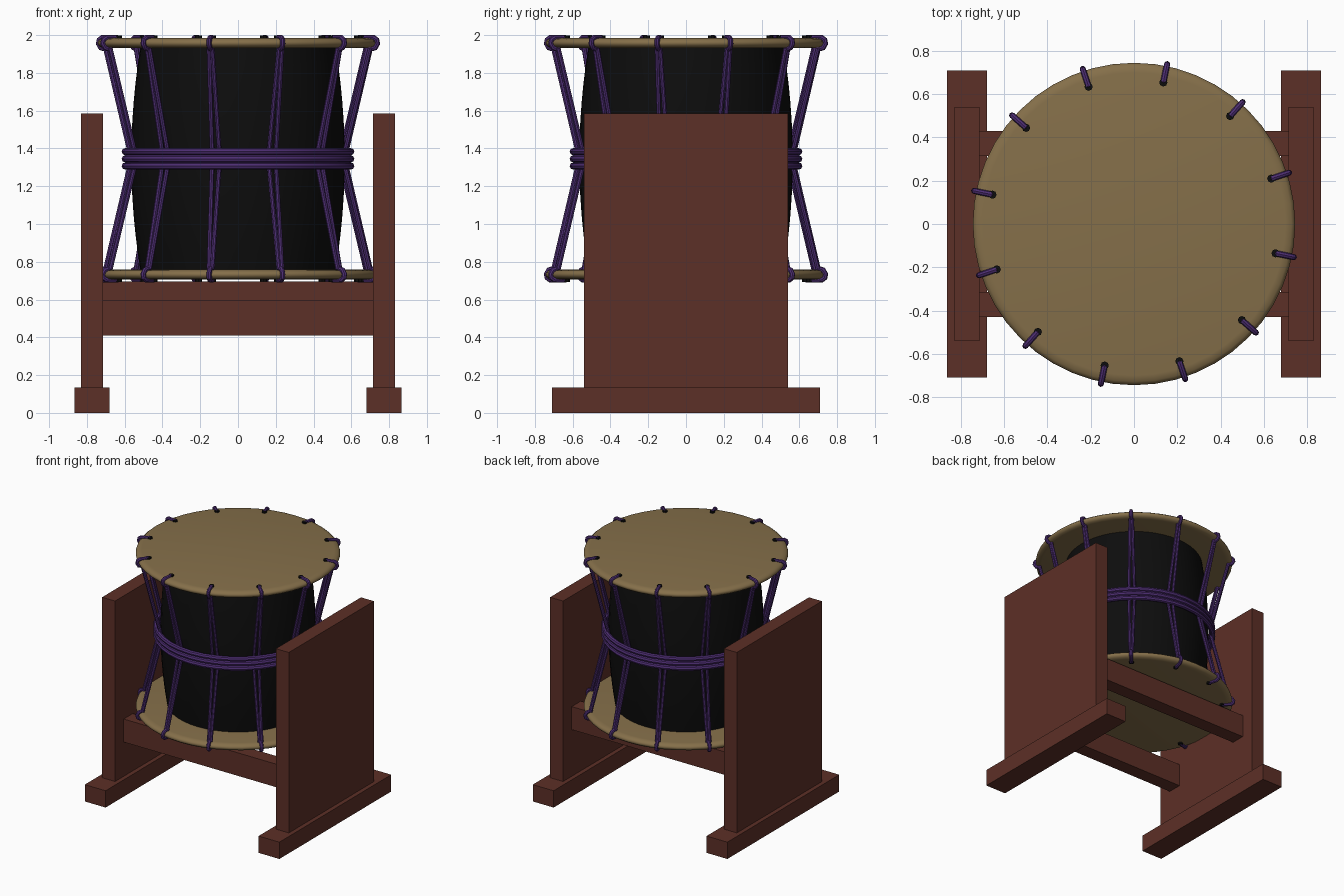
import bpy, bmesh, math
from mathutils import Vector

cube = bpy.data.objects.get("Cube")
if cube:
    bpy.data.objects.remove(cube, do_unlink=True)


def material(name, rgb):
    m = bpy.data.materials.new(name)
    m.use_nodes = True
    color = (*rgb, 1)
    m.diffuse_color = color
    bsdf = m.node_tree.nodes["Principled BSDF"]
    bsdf.inputs["Base Color"].default_value = color
    bsdf.inputs["Roughness"].default_value = 0.7
    return m


WOOD = material("red brown wood", (0.108, 0.029, 0.020))
SKIN = material("tan skin", (0.235, 0.160, 0.068))
BLACK = material("black lacquer", (0.004, 0.004, 0.004))
PURPLE = material("purple rope", (0.075, 0.027, 0.17))

MID_Z = 1.345
HOOKS = 12
FIRST_ANGLE = math.radians(18.3)


def add_object(name, mesh, mat, smooth=False):
    obj = bpy.data.objects.new(name, mesh)
    bpy.context.collection.objects.link(obj)
    mesh.materials.clear()
    mesh.materials.append(mat)
    if smooth:
        bpy.ops.object.select_all(action="DESELECT")
        obj.select_set(True)
        bpy.context.view_layer.objects.active = obj
        bpy.ops.object.shade_smooth_by_angle(angle=math.radians(40))
    return obj


def box(name, low, high, mat):
    low, high = Vector(low), Vector(high)
    bm = bmesh.new()
    bmesh.ops.create_cube(bm, size=1)
    bmesh.ops.scale(bm, vec=high - low, verts=bm.verts)
    bmesh.ops.translate(bm, vec=(low + high) / 2, verts=bm.verts)
    mesh = bpy.data.meshes.new(name)
    bm.to_mesh(mesh)
    bm.free()
    return add_object(name, mesh, mat)


def lathe(name, profile, mat, sides=48):
    """Turn an open (radius, z) profile around the z axis and cap both ends."""
    bm = bmesh.new()
    rings = []
    for r, z in profile:
        angles = [math.tau * i / sides for i in range(sides)]
        rings.append([bm.verts.new((r * math.cos(a), r * math.sin(a), z)) for a in angles])
    for a, b in zip(rings, rings[1:]):
        for i in range(sides):
            j = (i + 1) % sides
            bm.faces.new((a[i], a[j], b[j], b[i]))
    bm.faces.new(rings[0])
    bm.faces.new(rings[-1])
    bmesh.ops.recalc_face_normals(bm, faces=bm.faces)
    mesh = bpy.data.meshes.new(name)
    bm.to_mesh(mesh)
    bm.free()
    return add_object(name, mesh, mat, True)


def ropes(name, paths, radius, mat, closed=False):
    """Sweep a round section along each path and join them in one mesh."""
    curve = bpy.data.curves.new(name, "CURVE")
    curve.dimensions = "3D"
    curve.bevel_depth = radius
    curve.bevel_resolution = 2
    curve.use_fill_caps = True
    for path in paths:
        spline = curve.splines.new("POLY")
        spline.points.add(len(path) - 1)
        for point, co in zip(spline.points, path):
            point.co = (*co, 1)
        spline.use_cyclic_u = closed
    temp = bpy.data.objects.new(name + "_path", curve)
    bpy.context.collection.objects.link(temp)
    graph = bpy.context.evaluated_depsgraph_get()
    mesh = bpy.data.meshes.new_from_object(temp.evaluated_get(graph))
    bpy.data.objects.remove(temp, do_unlink=True)
    bpy.data.curves.remove(curve)
    return add_object(name, mesh, mat, True)


def around(angle, r, side, z):
    """Point at a radius on an angle, shifted sideways along the rim."""
    c, s = math.cos(angle), math.sin(angle)
    return (r * c - side * s, r * s + side * c, z)


# Stand: feet and side panels
for side, sx in (("left", 1), ("right", -1)):
    def span(a, b):
        return sorted((a * sx, b * sx))
    x0, x1 = span(0.68, 0.865)
    box(side + "_foot", (x0, -0.71, 0), (x1, 0.71, 0.135), WOOD)
    x0, x1 = span(0.715, 0.83)
    box(side + "_panel", (x0, -0.54, 0.135), (x1, 0.54, 1.585), WOOD)

# Stand: the back crossbar sits higher than the front one
box("front_crossbar", (-0.715, -0.43, 0.41), (0.715, -0.315, 0.595), WOOD)
box("back_crossbar", (-0.715, 0.315, 0.51), (0.715, 0.43, 0.695), WOOD)

# Barrel shaped drum body
steps = 12
body = []
for i in range(steps + 1):
    t = 2 * i / steps - 1
    body.append((0.565 - 0.05 * t * t, MID_Z + 0.6 * t))
lathe("drum_body", body, BLACK)

# Drum heads, with round rims
rim = [(0.70, 0.587), (0.728, 0.591), (0.742, 0.603), (0.745, 0.613),
       (0.742, 0.623), (0.728, 0.635), (0.70, 0.64)]
for end, sz in (("top", 1), ("bottom", -1)):
    lathe(end + "_head", [(r, MID_Z + sz * z) for r, z in rim], SKIN)

# Lacing: hooks over the rims, grommets, and pairs of strands
hook = [(0.665, 0.632), (0.675, 0.643), (0.735, 0.641), (0.751, 0.63),
        (0.755, 0.61), (0.742, 0.588), (0.705, 0.578)]
hook_paths, grommets, strands = [], [], []
for k in range(HOOKS):
    angle = FIRST_ANGLE + math.tau * k / HOOKS
    for sz in (1, -1):
        hook_paths.append([around(angle, r, 0, MID_Z + sz * z) for r, z in hook])
        grommets.append([around(angle, 0.668, 0, MID_Z + sz * z) for z in (0.62, 0.652)])
    for s in (-1, 1):
        strands.append([around(angle, r, s * w, MID_Z + z) for r, w, z in
                        ((0.715, 0.009, 0.585), (0.58, 0.02, 0.03),
                         (0.58, 0.02, -0.03), (0.715, 0.009, -0.585))])
ropes("rim_hooks", hook_paths, 0.014, PURPLE)
ropes("head_grommets", grommets, 0.019, BLACK)
ropes("lacing_strands", strands, 0.0125, PURPLE)

# Waist binding: three stacked rope rings
rings = []
for dz in (-0.038, 0, 0.038):
    rings.append([around(math.tau * i / 36, 0.597, 0, MID_Z + dz) for i in range(36)])
ropes("waist_binding", rings, 0.019, PURPLE, closed=True)
